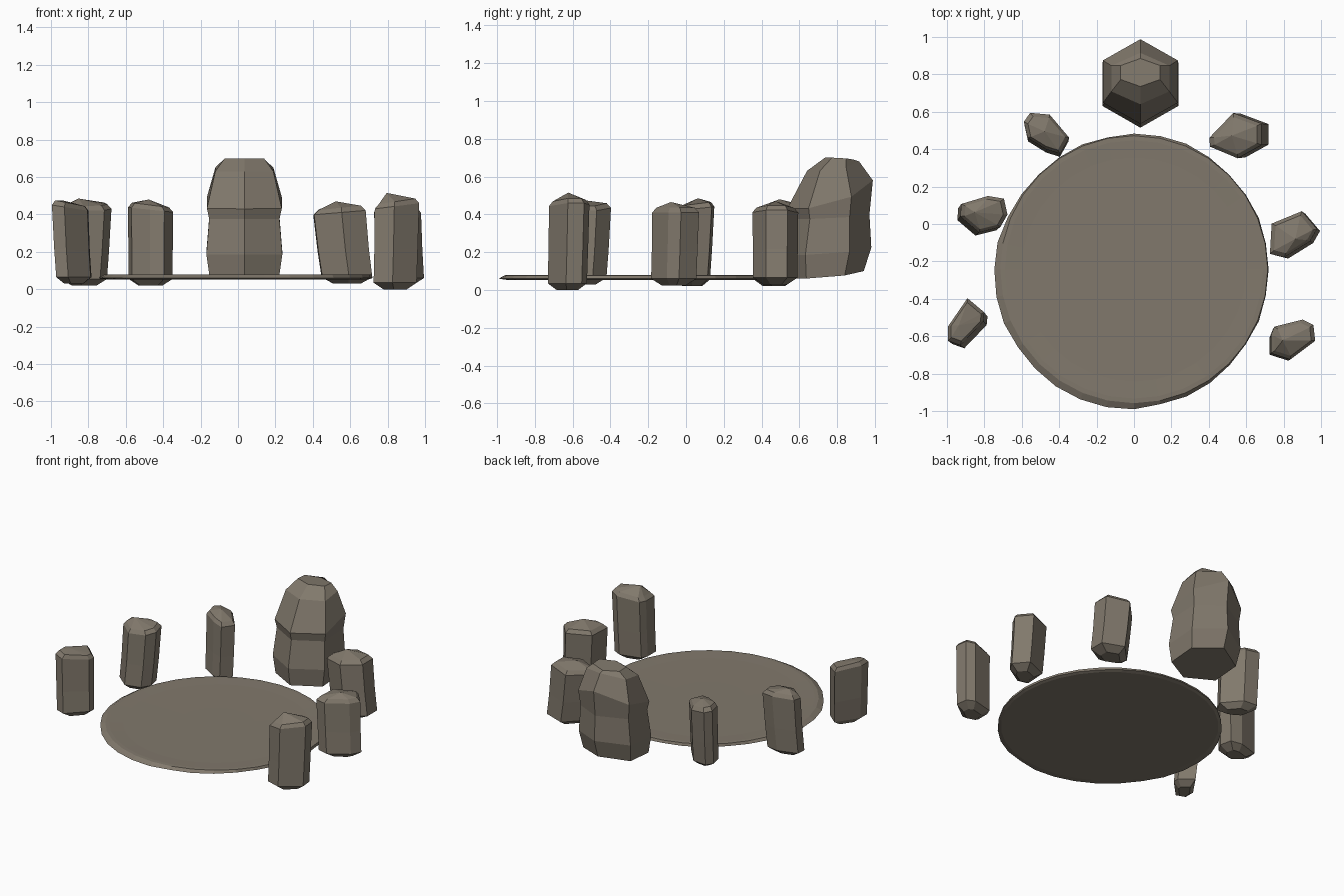
import bpy, bmesh, math, random

if "Cube" in bpy.data.objects:
    bpy.data.objects.remove(bpy.data.objects["Cube"])

random.seed(4)


def make_mesh(name, rings, apex=None):
    """Skin a stack of equal-length rings, closing both ends."""
    bm = bmesh.new()
    layers = [[bm.verts.new(p) for p in ring] for ring in rings]
    n = len(layers[0])
    for lo, hi in zip(layers, layers[1:]):
        for i in range(n):
            j = (i + 1) % n
            bm.faces.new((lo[i], lo[j], hi[j], hi[i]))
    bm.faces.new(layers[0])
    top = layers[-1]
    if apex:
        tip = bm.verts.new(apex)
        for i in range(n):
            bm.faces.new((top[i], top[(i + 1) % n], tip))
    else:
        bm.faces.new(top)
    bmesh.ops.recalc_face_normals(bm, faces=bm.faces)
    mesh = bpy.data.meshes.new(name)
    bm.to_mesh(mesh)
    bm.free()
    obj = bpy.data.objects.new(name, mesh)
    bpy.context.collection.objects.link(obj)
    mat = bpy.data.materials.get("stone") or bpy.data.materials.new("stone")
    mat.diffuse_color = (0.22, 0.19, 0.15, 1)
    mat.use_nodes = True
    mat.node_tree.nodes["Principled BSDF"].inputs["Base Color"].default_value = mat.diffuse_color
    mesh.materials.append(mat)
    return obj


# Round slab with a chipped, flaring rim and a faintly dished top
SIDES = 32
flare = [0.717 + 0.028 * max(0, math.cos(math.tau * i / SIDES - math.radians(225)))
         + random.uniform(0, 0.012) for i in range(SIDES)]


def disc_ring(radii, z):
    return [(r * math.cos(math.tau * i / SIDES),
             -0.243 + r * math.sin(math.tau * i / SIDES), z)
            for i, r in enumerate(radii)]


make_mesh("slab", [disc_ring([0.70] * SIDES, 0.053), disc_ring(flare, 0.06),
                   disc_ring([0.715] * SIDES, 0.078), disc_ring([0.69] * SIDES, 0.079),
                   disc_ring([0.6] * SIDES, 0.076), disc_ring([0.25] * SIDES, 0.074)])


# Tall hexagonal stone: half width, front y, back y, front z, back z
def hex_ring(hw, yf, yb, zf, zb):
    pts = [(0, 0), (1, .25), (1, .75), (0, 1), (-1, .75), (-1, .25)]
    return [(0.034 + s * hw, yf + t * (yb - yf), zf + t * t * t * (zb - zf)) for s, t in pts]


make_mesh("tall_stone", [hex_ring(*r) for r in (
    (.185, .535, .94, .06, .10), (.203, .515, .98, .185, .225),
    (.188, .55, .97, .375, .40), (.200, .535, .988, .43, .58),
    (.155, .64, .915, .63, .68), (.105, .735, .885, .70, .69))])


# Small standing stones: outline, bottom z, shoulder z, tip z, shoulder slope, lean, tip offset
STONES = [
    ([(-.56, .59), (-.45, .58), (-.34, .45), (-.39, .36), (-.47, .385), (-.575, .45), (-.595, .54)],
     .02, .445, .48, (-.1, 0), (0, .01), (-.01, .02)),
    ([(-.68, .04), (-.70, .13), (-.79, .145), (-.94, .10), (-.945, .03), (-.84, -.06), (-.72, -.03)],
     .02, .45, .485, (0, .1), (.01, .01), (-.04, .02)),
    ([(-.88, -.40), (-.785, -.48), (-.79, -.53), (-.92, -.665), (-.99, -.64), (-.99, -.56)],
     .03, .455, .475, (-.15, 0), (-.01, .01), (-.05, -.01)),
    ([(.55, .60), (.71, .54), (.71, .42), (.575, .345), (.42, .41), (.415, .46)],
     .03, .43, .47, (.08, 0), (-.02, 0), (-.04, 0)),
    ([(.73, -.17), (.81, -.19), (.955, -.10), (.995, -.03), (.91, .07), (.74, 0)],
     .025, .43, .465, (0, 0), (-.01, .005), (0, -.02)),
    ([(.72, -.60), (.72, -.70), (.83, -.735), (.97, -.63), (.96, -.54), (.90, -.51), (.74, -.55)],
     .0, .465, .515, (.12, 0), (.005, .005), (-.05, 0)),
]
for k, (hull, z0, z1, z2, slope, lean, tip) in enumerate(STONES):
    cx = (min(p[0] for p in hull) + max(p[0] for p in hull)) / 2
    cy = (min(p[1] for p in hull) + max(p[1] for p in hull)) / 2

    def ring(scale, z, shift, tilt):
        return [(cx + (x - cx) * scale + lean[0] * shift, cy + (y - cy) * scale + lean[1] * shift,
                 z + tilt * ((x - cx) * slope[0] + (y - cy) * slope[1])) for x, y in hull]

    make_mesh(f"standing_stone_{k + 1}",
              [ring(.5, z0, -1, 0), ring(.92, z0 + .035, -1, 0), ring(.93, .21, 0, .5),
               ring(.95, z1 - .02, 1, 1), ring(.78, z1 + .005, 1, 1)],
              (cx + tip[0], cy + tip[1], z2))
